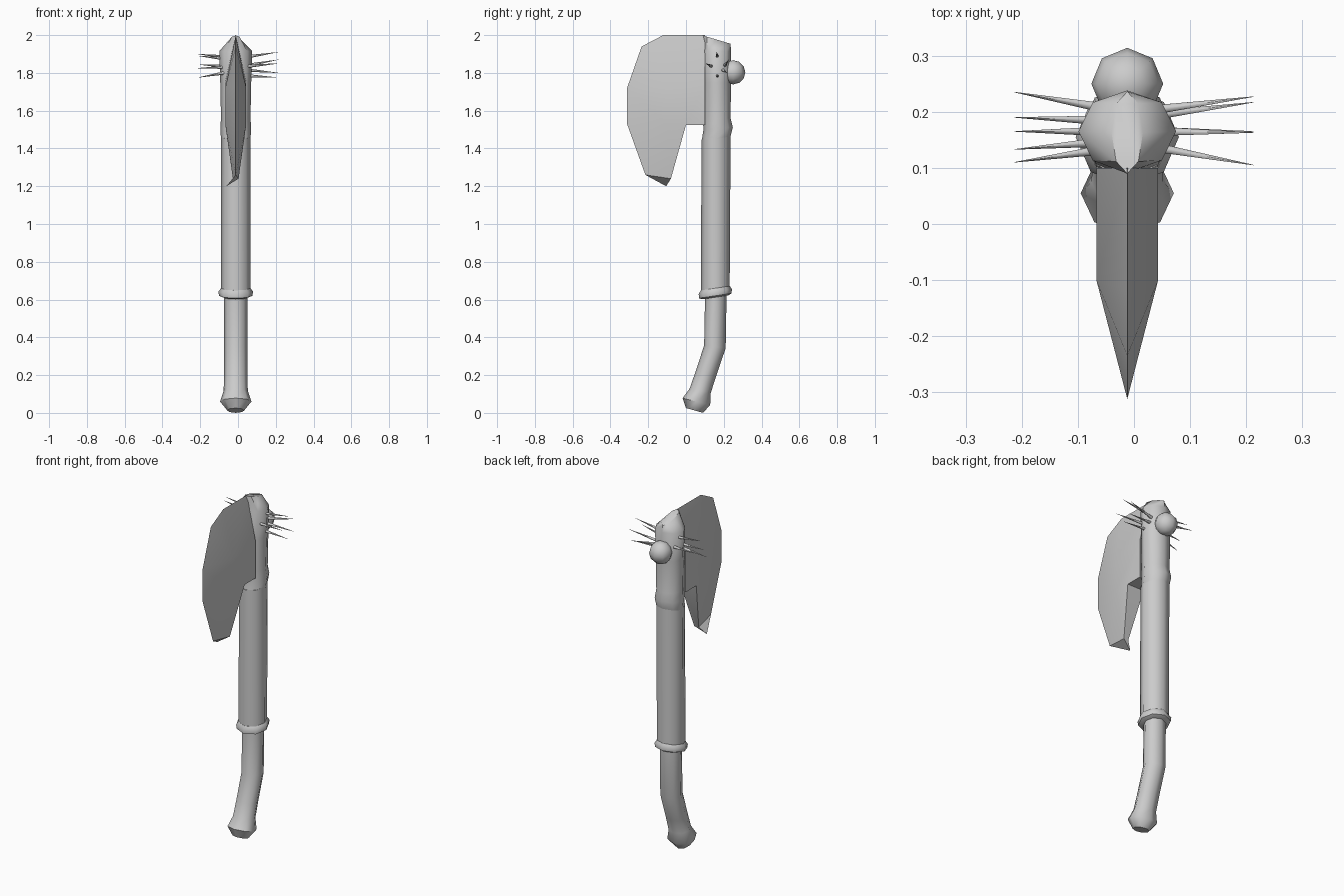
import bpy, bmesh, math
from mathutils import Vector

if "Cube" in bpy.data.objects:
    bpy.data.objects.remove(bpy.data.objects["Cube"])

CX = -0.012  # centre plane of the axe


def finish(name, bm, angle=50):
    bmesh.ops.recalc_face_normals(bm, faces=bm.faces)
    me = bpy.data.meshes.new(name)
    bm.to_mesh(me)
    bm.free()
    ob = bpy.data.objects.new(name, me)
    bpy.context.collection.objects.link(ob)
    bpy.ops.object.select_all(action='DESELECT')
    ob.select_set(True)
    bpy.context.view_layer.objects.active = ob
    bpy.ops.object.shade_smooth_by_angle(angle=math.radians(angle))
    return ob


def loft(name, rings, n=8):
    """Skin through rings of (y, z, radius x, radius y, slope dz/dy)."""
    bm = bmesh.new()
    loops = []
    for y, z, rx, ry, slope in rings:
        loop = []
        for i in range(n):
            a = 2 * math.pi * i / n
            dy = ry * math.sin(a)
            loop.append(bm.verts.new((CX + rx * math.cos(a), y + dy, z + slope * dy)))
        loops.append(loop)
    for a, b in zip(loops, loops[1:]):
        for i in range(n):
            j = (i + 1) % n
            bm.faces.new((a[i], a[j], b[j], b[i]))
    bm.faces.new(loops[0])
    bm.faces.new(loops[-1])
    return finish(name, bm)


# curved grip with swollen pommel
loft("grip", [(.045, .013, .045, .045, -.28), (.055, .06, .083, .073, -.25),
              (.075, .117, .064, .056, -.2), (.103, .2, .062, .055, -.2),
              (.153, .35, .062, .057, -.12), (.158, .64, .062, .057, .1)])

# collar between grip and shaft
loft("collar", [(.155, .612, .07, .07, .15), (.155, .62, .088, .086, .15),
                (.155, .642, .092, .088, .15), (.155, .66, .078, .077, .15)])

# straight shaft
loft("shaft", [(.155, .63, .078, .076, .1), (.159, 1.46, .078, .077, .15)])

# head socket with gabled top
loft("head", [(.159, 1.45, .078, .076, .15), (.17, 1.505, .082, .078, .1),
              (.163, 1.56, .078, .073, 0), (.165, 1.75, .082, .073, 0),
              (.165, 1.915, .087, .073, 0), (.163, 1.976, .028, .073, -.3)])

# blade: thin cutting rim around a thick, mirrored core
rim = [(.1, 2.0), (-.12, 2.0), (-.235, 1.94), (-.312, 1.72), (-.312, 1.53),
       (-.215, 1.26), (-.105, 1.2)]
core = [(.1, 1.75), (-.1, 1.72), (-.1, 1.53), (.0, 1.525), (.1, 1.525)]
bm = bmesh.new()
R = [bm.verts.new((CX - (.05 if i == 6 else 0), y, z)) for i, (y, z) in enumerate(rim)]
sides = []
for s in (-1, 1):
    C = [bm.verts.new((CX + s * .055, y, z)) for y, z in core]
    H = bm.verts.new((CX + s * .015, -.08, 1.24))
    for f in ((R[0], R[1], C[1], C[0]), (R[1], R[2], C[1]), (R[2], R[3], C[1]),
              (R[3], R[4], C[2], C[1]), (R[4], R[5], C[2]), (R[5], H, C[2]),
              (R[5], R[6], H), (H, C[3], C[2]), (C[0], C[1], C[2]),
              (C[0], C[2], C[3], C[4])):
        bm.faces.new(f)
    sides.append((C, H))
(A, HA), (B, HB) = sides
for f in ((A[3], B[3], B[4], A[4]), (HA, HB, B[3], A[3]), (R[6], HB, HA),
          (A[4], B[4], B[0], A[0]), (A[0], B[0], R[0])):
    bm.faces.new(f)
finish("blade", bm, 30)

# round stud on the back
bm = bmesh.new()
bmesh.ops.create_uvsphere(bm, u_segments=8, v_segments=6, radius=.064)
bmesh.ops.translate(bm, verts=bm.verts, vec=(CX, .25, 1.803))
finish("back_stud", bm, 60)

# thin spikes: side, root (y, z), tip (y, z)
spikes = [(1, .205, 1.84, .227, 1.87), (1, .195, 1.815, .217, 1.80),
          (1, .165, 1.885, .163, 1.91), (1, .135, 1.835, .105, 1.85),
          (1, .165, 1.785, .165, 1.775),
          (-1, .21, 1.835, .235, 1.845), (-1, .185, 1.885, .19, 1.9),
          (-1, .165, 1.875, .165, 1.89), (-1, .145, 1.83, .133, 1.825),
          (-1, .13, 1.80, .11, 1.775)]
for k, (s, y0, z0, y1, z1) in enumerate(spikes):
    root = Vector((CX + s * .06, y0, z0))
    tip = Vector((s * .213, y1, z1))
    d = tip - root
    bm = bmesh.new()
    bmesh.ops.create_cone(bm, cap_ends=True, segments=6, radius1=.009, radius2=.0005,
                          depth=d.length)
    M = d.to_track_quat('Z', 'Y').to_matrix().to_4x4()
    M.translation = (root + tip) / 2
    bmesh.ops.transform(bm, matrix=M, verts=bm.verts)
    finish(f"spike_{k + 1}", bm, 65)
